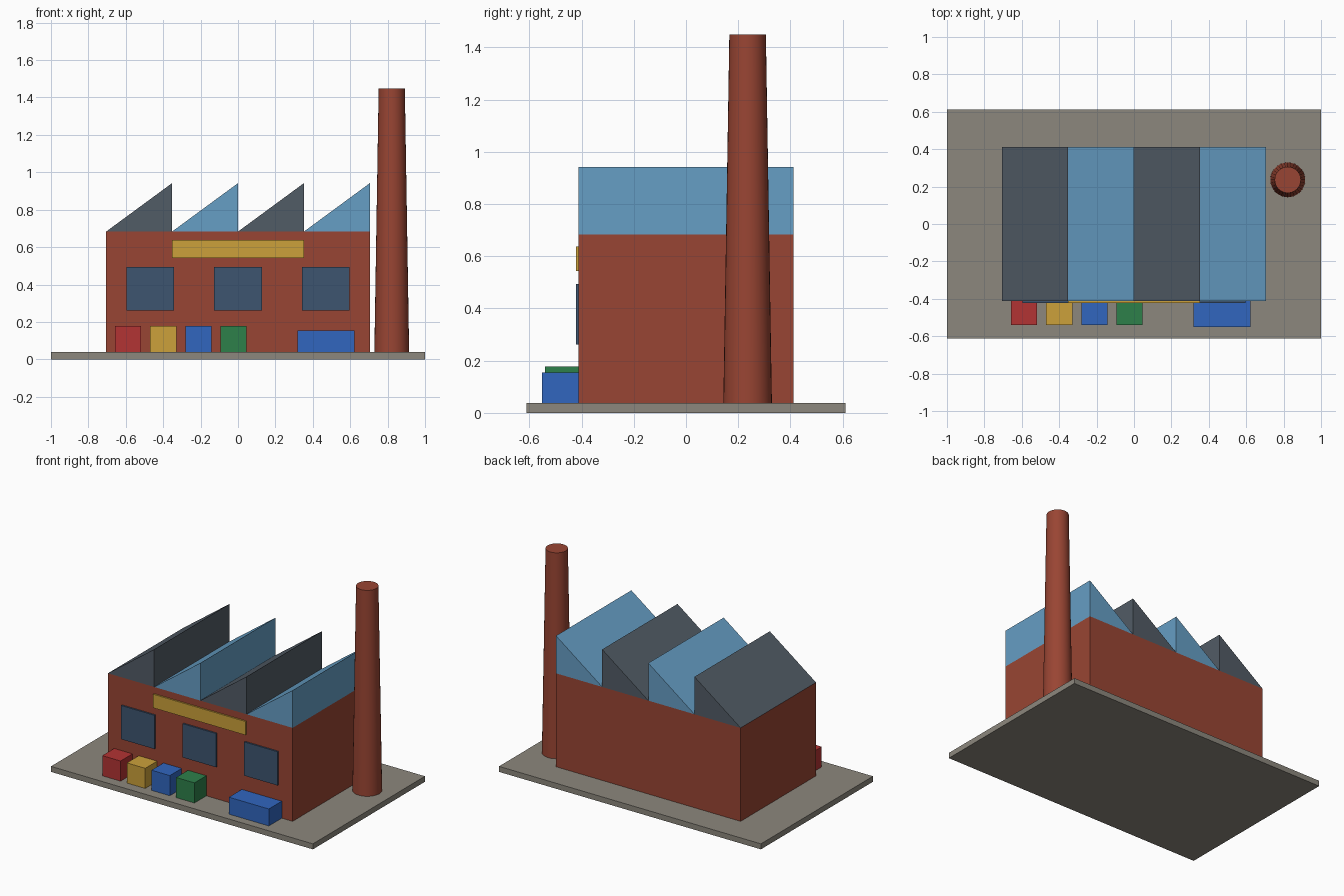
import bpy, bmesh
from math import radians

if "Cube" in bpy.data.objects:
    bpy.data.objects.remove(bpy.data.objects["Cube"])

def material(name, srgb):
    """Material from a display colour, converted to linear."""
    m = bpy.data.materials.new(name)
    m.diffuse_color = (*[((c + 0.055) / 1.055) ** 2.4 for c in srgb], 1)
    m.use_nodes = True
    m.node_tree.nodes["Principled BSDF"].inputs["Base Color"].default_value = m.diffuse_color
    return m

BRICK = material("brick", (0.60, 0.27, 0.20))
STONE = material("concrete", (0.55, 0.53, 0.49))
SLATE = material("slate", (0.32, 0.36, 0.40))
SKY = material("roof_blue", (0.40, 0.62, 0.77))
GLASS = material("glass", (0.24, 0.33, 0.44))
RED = material("red", (0.70, 0.20, 0.20))
GOLD = material("gold", (0.80, 0.63, 0.23))
BLUE = material("blue", (0.19, 0.40, 0.75))
GREEN = material("green", (0.18, 0.50, 0.29))

def finish(name, bm, mat):
    bmesh.ops.recalc_face_normals(bm, faces=bm.faces)
    me = bpy.data.meshes.new(name)
    bm.to_mesh(me)
    bm.free()
    me.materials.append(mat)
    ob = bpy.data.objects.new(name, me)
    bpy.context.collection.objects.link(ob)
    return ob

def box(name, x, y, z, mat):
    """Box from (min, max) ranges on each axis."""
    bm = bmesh.new()
    bmesh.ops.create_cube(bm, size=1)
    for v in bm.verts:
        v.co = [r[0] if c < 0 else r[1] for c, r in zip(v.co, (x, y, z))]
    return finish(name, bm, mat)

def prism(name, profile, y0, y1, mat):
    """Extrude an xz profile along y."""
    bm = bmesh.new()
    face = bm.faces.new([bm.verts.new((x, y0, z)) for x, z in profile])
    ext = bmesh.ops.extrude_face_region(bm, geom=[face])
    for v in ext["geom"]:
        if isinstance(v, bmesh.types.BMVert):
            v.co.y = y1
    return finish(name, bm, mat)

# Yard slab and main hall
G = 0.038
W, D, EAVE, PEAK = 0.705, 0.411, 0.683, 0.942
box("yard_slab", (-1, 1), (-0.611, 0.611), (0, G), STONE)
box("hall", (-W, W), (-D, D), (G, EAVE), BRICK)

# Sawtooth roof
step = 2 * W / 4
for i in range(4):
    a = -W + i * step
    prism(f"roof_tooth_{i + 1}", [(a, EAVE), (a + step, EAVE), (a + step, PEAK)],
          -D, D, SKY if i % 2 else SLATE)

# Front windows and plain sign board
for i, x in enumerate((-0.47, 0, 0.47)):
    box(f"window_{i + 1}", (x - 0.127, x + 0.127), (-0.422, -0.40), (0.261, 0.494), GLASS)
box("sign_board", (-0.352, 0.352), (-0.422, -0.40), (0.543, 0.637), GOLD)

# Crates and long container along the front wall
for i, mat in enumerate((RED, GOLD, BLUE, GREEN)):
    x = -0.588 + i * 0.188
    box(f"crate_{i + 1}", (x - 0.07, x + 0.07), (-0.541, -0.401), (G, 0.177), mat)
box("container", (0.317, 0.622), (-0.552, -0.405), (G, 0.155), BLUE)

# Tapered chimney, smooth round the sides
H = 1.449
bm = bmesh.new()
bmesh.ops.create_cone(bm, cap_ends=True, segments=32, radius1=0.093, radius2=0.07, depth=H - G)
bmesh.ops.translate(bm, verts=bm.verts, vec=(0.822, 0.236, (H + G) / 2))
chimney = finish("chimney", bm, BRICK)
bpy.context.view_layer.objects.active = chimney
chimney.select_set(True)
bpy.ops.object.shade_smooth_by_angle(angle=radians(30))
